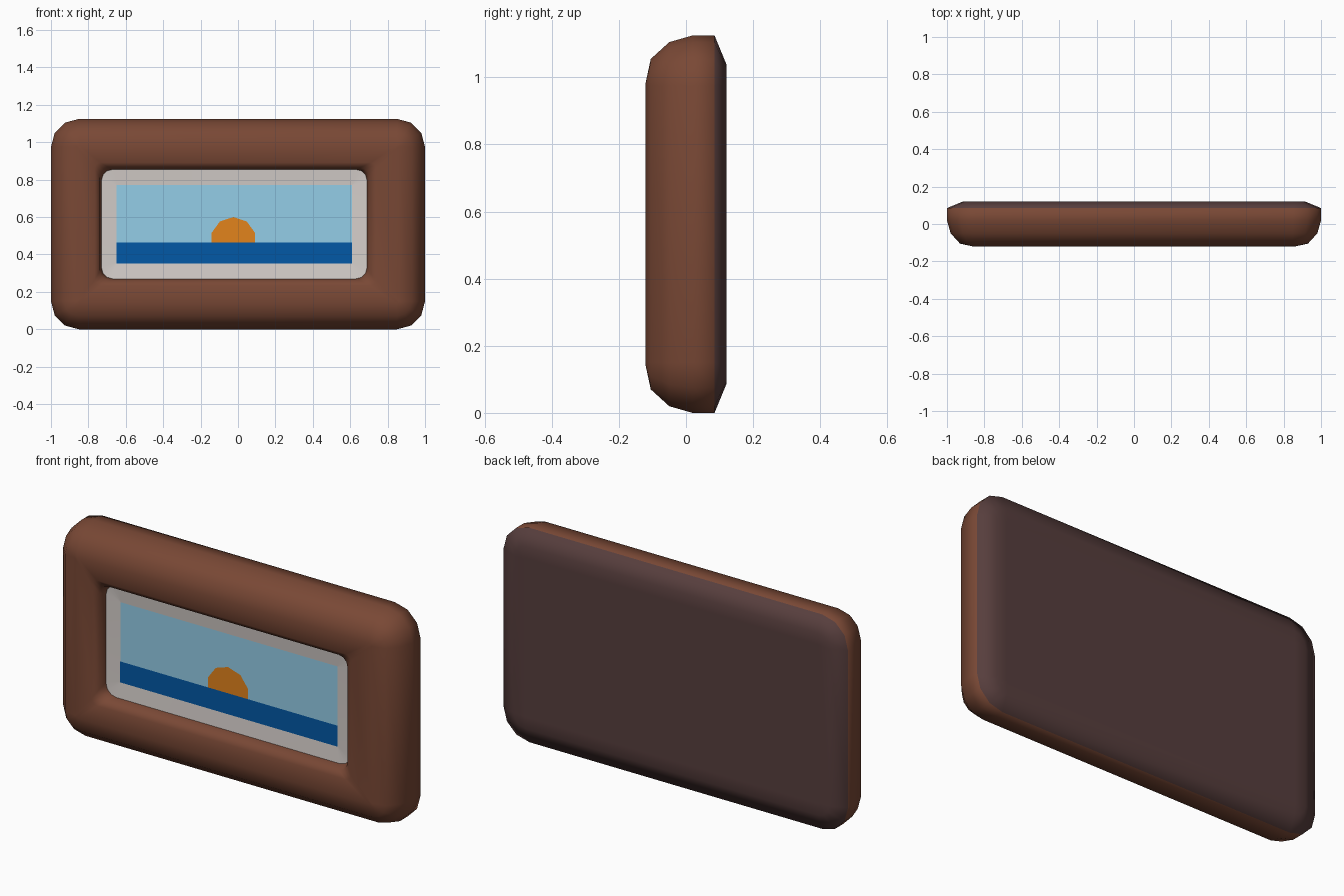
import bpy, bmesh, math

if "Cube" in bpy.data.objects:
    bpy.data.objects.remove(bpy.data.objects["Cube"])

CZ = 0.5625  # mid height of the frame


def material(name, rgb):
    m = bpy.data.materials.new(name)
    lin = [(c / 255 / 12.92) if c < 11 else ((c / 255 + 0.055) / 1.055) ** 2.4 for c in rgb]
    m.diffuse_color = (*lin, 1)
    m.use_nodes = True
    m.node_tree.nodes["Principled BSDF"].inputs["Base Color"].default_value = m.diffuse_color
    return m


WOOD = material("brown wood", (121, 72, 53))
BACK = material("dark backing", (87, 62, 61))
MAT = material("warm grey mat", (213, 206, 202))
SKY = material("pale blue sky", (150, 208, 234))
SEA = material("deep blue sea", (2, 88, 166))
SUN = material("orange sun", (226, 131, 28))


def ring(bm, cx, hx, hz, r, y, n=3):
    """Rounded rectangle of vertices, counterclockwise seen from the front."""
    verts = []
    for k, (sx, sz) in enumerate(((1, 1), (-1, 1), (-1, -1), (1, -1))):
        for i in range(n + 1):
            a = math.radians(90) * (k + i / n)
            verts.append(bm.verts.new((cx + sx * (hx - r) + r * math.cos(a), y,
                                       CZ + sz * (hz - r) + r * math.sin(a))))
    return verts


def bridge(bm, a, b):
    n = len(a)
    return [bm.faces.new((a[i], a[(i + 1) % n], b[(i + 1) % n], b[i])) for i in range(n)]


def finish(bm, name, mats, smooth=None):
    me = bpy.data.meshes.new(name)
    bm.to_mesh(me)
    bm.free()
    for m in mats:
        me.materials.append(m)
    ob = bpy.data.objects.new(name, me)
    bpy.context.collection.objects.link(ob)
    if smooth:
        bpy.ops.object.select_all(action='DESELECT')
        ob.select_set(True)
        bpy.context.view_layer.objects.active = ob
        bpy.ops.object.shade_smooth_by_angle(angle=math.radians(smooth))
    return ob


# Frame: outer profile as (inset, y) from back to front ridge
bm = bmesh.new()
rings = []
for d, y in ((0.145, 0.12), (0.085, 0.12), (0, 0.085), (0, 0.02),
             (0.02, -0.05), (0.07, -0.105), (0.14, -0.12)):
    rings.append(ring(bm, 0, 1 - d, 0.5625 - d, 0.15 - d, y))
# inner lip, blending from the flat front (t = 0) to the off-centre opening (t = 1)
for t, y, r in ((0.72, -0.118, 0.03), (0.93, -0.095, 0.05), (1, -0.052, 0.06), (1, 0.0, 0.06)):
    rings.append(ring(bm, -0.02 * t, 0.86 - 0.15 * t, 0.4225 - 0.13 * t, r, y))
back_faces = [bm.faces.new(rings[0])]
for i in range(len(rings) - 1):
    fs = bridge(bm, rings[i], rings[i + 1])
    if i < 2:
        back_faces += fs
bm.faces.new(rings[-1])
bmesh.ops.recalc_face_normals(bm, faces=bm.faces)
for f in back_faces:
    f.material_index = 1
finish(bm, "frame", [WOOD, BACK], 80)

# Mat: shallow slope from the opening down to the picture
bm = bmesh.new()
bridge(bm, ring(bm, -0.02, 0.71, 0.2925, 0.06, -0.052),
       ring(bm, -0.02, 0.63, 0.21, 0.002, -0.045))
finish(bm, "mat", [MAT], 50)


def flat(name, pts, y, mat):
    bm = bmesh.new()
    bm.faces.new([bm.verts.new((x, y, z)) for x, z in pts])
    finish(bm, name, [mat])


def rect(x0, x1, z0, z1):
    return [(x0, z0), (x1, z0), (x1, z1), (x0, z1)]


# Picture: sky, half sun and sea as thin layers
flat("sky", rect(-0.65, 0.61, 0.353, 0.773), -0.045, SKY)
arc = [math.radians(-18 + 36 * i) for i in range(7)]
flat("sun", [(-0.025 + 0.122 * math.cos(a), 0.478 + 0.122 * math.sin(a)) for a in arc], -0.0465, SUN)
flat("sea", rect(-0.65, 0.61, 0.353, 0.463), -0.048, SEA)
